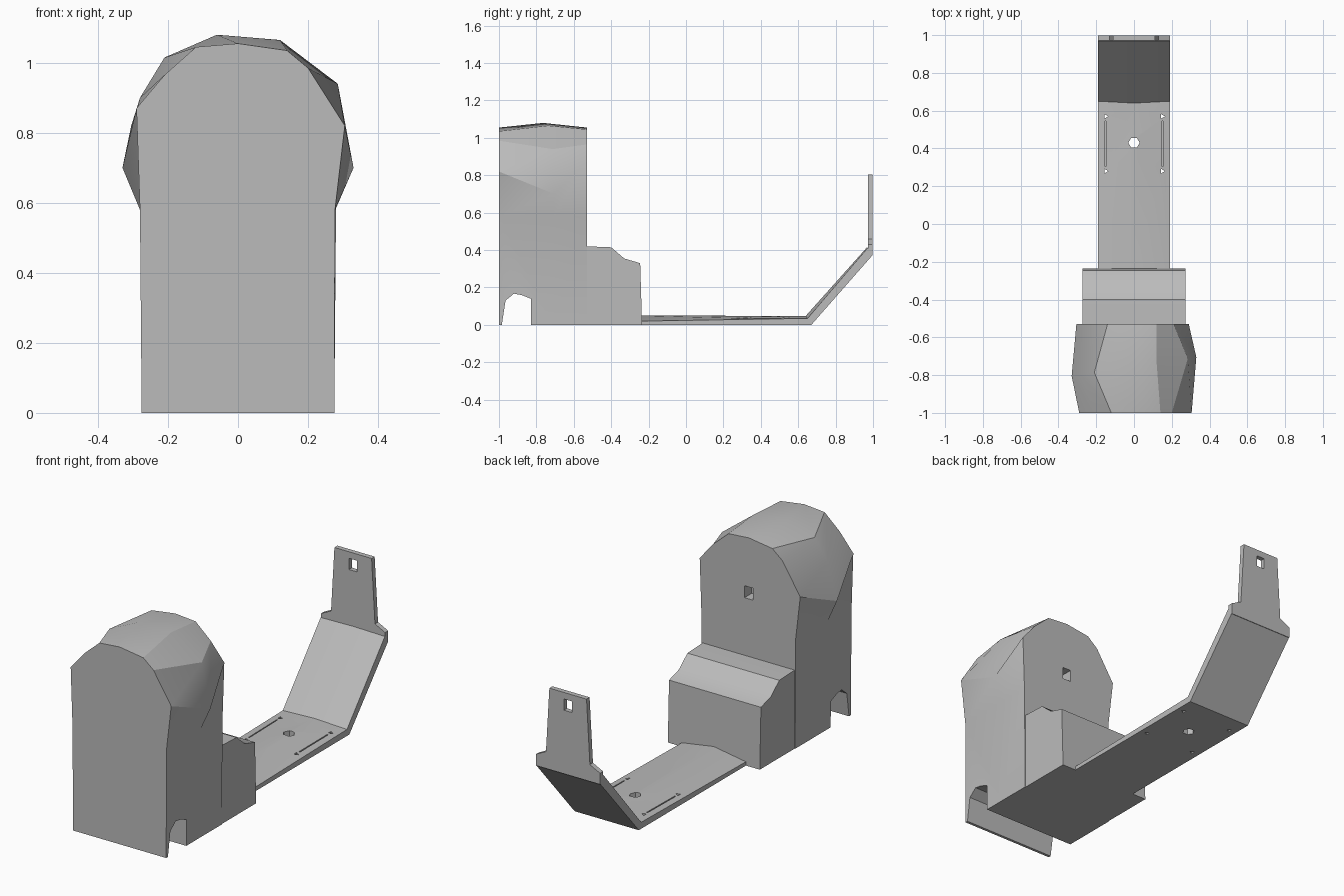
import bpy, bmesh
from math import pi, cos, sin

cube = bpy.data.objects.get("Cube")
if cube:
    bpy.data.objects.remove(cube, do_unlink=True)

grey = bpy.data.materials.new("plain_grey")
grey.use_nodes = True
grey.diffuse_color = (0.5, 0.5, 0.5, 1)
grey.node_tree.nodes["Principled BSDF"].inputs["Base Color"].default_value = (0.5, 0.5, 0.5, 1)


def loft(name, rings):
    """Skin a list of equal-length rings and cap both ends."""
    bm = bmesh.new()
    rows = [[bm.verts.new(p) for p in ring] for ring in rings]
    n = len(rows[0])
    for a, b in zip(rows, rows[1:]):
        for i in range(n):
            j = (i + 1) % n
            bm.faces.new((a[i], a[j], b[j], b[i]))
    bm.faces.new(rows[0][::-1])
    bm.faces.new(rows[-1])
    bmesh.ops.recalc_face_normals(bm, faces=bm.faces)
    mesh = bpy.data.meshes.new(name)
    bm.to_mesh(mesh)
    bm.free()
    mesh.materials.append(grey)
    obj = bpy.data.objects.new(name, mesh)
    bpy.context.collection.objects.link(obj)
    return obj


def across(name, yz, half):
    """Extrude a side outline across the width."""
    return loft(name, [[(x, y, z) for y, z in yz] for x in (-half, half)])


def along(name, xz, y0, y1):
    """Extrude a front outline along the length."""
    return loft(name, [[(x, y, z) for x, z in xz] for y in (y0, y1)])


def upright(name, xy, z0, z1):
    """Extrude a plan outline upward."""
    return loft(name, [[(x, y, z) for x, y in xy] for z in (z0, z1)])


def rect(u, v, w, h):
    return [(u - w, v - h), (u + w, v - h), (u + w, v + h), (u - w, v + h)]


def ngon(u, v, r, n):
    return [(u + r * cos(2 * pi * i / n), v + r * sin(2 * pi * i / n)) for i in range(n)]


def cut(obj, cutter):
    cutter.hide_render = True
    mod = obj.modifiers.new("cut", "BOOLEAN")
    mod.operation = "DIFFERENCE"
    mod.solver = "EXACT"
    mod.object = cutter
    bpy.context.view_layer.objects.active = obj
    bpy.ops.object.modifier_apply(modifier=mod.name)
    bpy.data.objects.remove(cutter, do_unlink=True)


# Arched housing, bulging at the middle
end = [(.275, 0), (.277, .58), (.305, .82), (.2, .985), (.14, 1.035), (0, 1.055),
       (-.12, 1.045), (-.21, .965), (-.29, .87), (-.28, .58), (-.275, 0)]
middle = [(.275, 0), (.278, .58), (.33, .7), (.285, .94), (.12, 1.065), (-.06, 1.08),
          (-.21, 1.015), (-.28, .9), (-.33, .7), (-.28, .58), (-.275, 0)]
housing = loft("housing", [
    [(x, -1, z) for x, z in end],
    [(x, -.755 + .15 * x, z) for x, z in middle],
    [(-x, -.53, z) for x, z in reversed(end)]])

# Tunnel under the front and latch socket in the back
cut(housing, across("tunnel_cutter", [(-.988, -.02), (-.965, .13), (-.92, .167), (-.88, .16),
                                      (-.83, .14), (-.83, -.02)], .5))
cut(housing, along("socket_cutter", rect(0, .76, .025, .032), -.59, -.5))

# Stepped block behind the housing
step_block = across("step_block", [(-.56, 0), (-.56, .42), (-.53, .42), (-.4, .415),
                                   (-.33, .355), (-.245, .33), (-.235, 0)], .272)


# Ridged strap that bends upward at its far end
def strap_ring(bottom, edge, ridge):
    return [(-.19, *bottom), (.19, *bottom), (.19, *edge), (0, *ridge), (-.19, *edge)]


strap = loft("strap", [
    strap_ring((-.26, 0), (-.26, .02), (-.26, .05)),
    strap_ring((.67, 0), (.65, .035), (.64, .048)),
    strap_ring((.995, .37), (.97, .41), (.968, .415))])
cut(strap, upright("strap_hole_cutter", ngon(0, .43, .03, 6), -.1, .2))
for x in (-.15, .15):
    for y in (.28, .57):
        cut(strap, upright("pin_hole_cutter", ngon(x, y, .014, 3), -.1, .2))
    cut(strap, upright("slit_cutter", rect(x, .425, .003, .12), .022, .2))

# Upright latch tab with shoulders and a window
half_tab = [(.19, .37), (.19, .43), (.13, .46), (.11, .805)]
tab = along("latch_tab", half_tab + [(-x, z) for x, z in reversed(half_tab)], .972, .998)
cut(tab, along("window_cutter", rect(0, .74, .024, .03), .9, 1.1))

# Keep the edges crisp
for obj in (housing, step_block, strap, tab):
    bpy.ops.object.select_all(action="DESELECT")
    obj.select_set(True)
    bpy.context.view_layer.objects.active = obj
    bpy.ops.object.shade_smooth_by_angle(angle=pi / 6)
